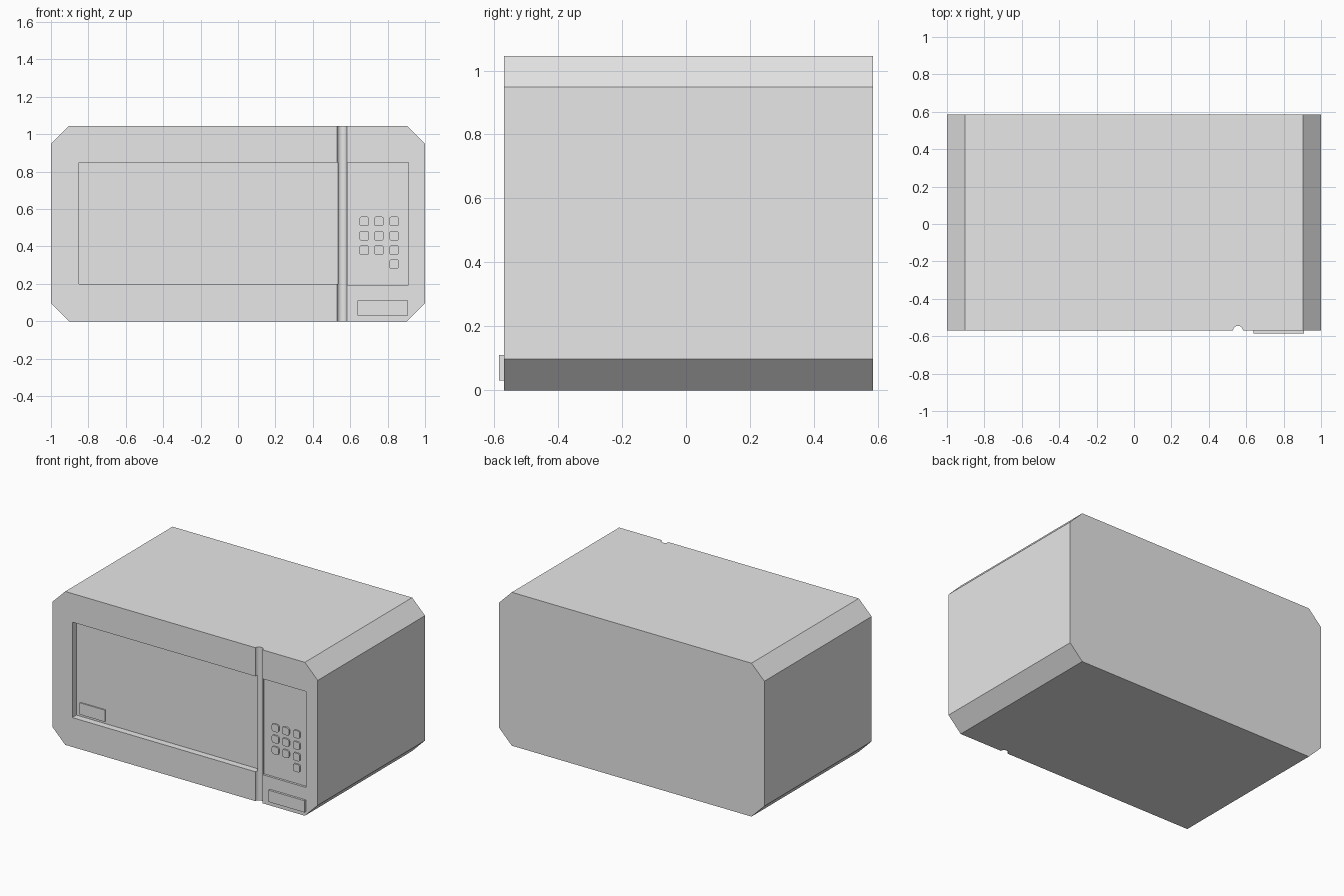
import bpy
import bmesh
from math import radians

default = bpy.data.objects.get("Cube")
if default:
    bpy.data.objects.remove(default, do_unlink=True)

grey = bpy.data.materials.new("light_grey")
grey.use_nodes = True
grey.diffuse_color = (0.8, 0.8, 0.8, 1)
grey.node_tree.nodes["Principled BSDF"].inputs["Base Color"].default_value = (0.8, 0.8, 0.8, 1)

FRONT, BACK, HEIGHT = -0.57, 0.585, 1.045


def prism(name, outline, y0, y1):
    """Extrude an x-z outline from y0 to y1."""
    bm = bmesh.new()
    face = bm.faces.new([bm.verts.new((x, y0, z)) for x, z in outline])
    extruded = bmesh.ops.extrude_face_region(bm, geom=[face])["geom"]
    moved = [v for v in extruded if isinstance(v, bmesh.types.BMVert)]
    bmesh.ops.translate(bm, verts=moved, vec=(0, y1 - y0, 0))
    bmesh.ops.recalc_face_normals(bm, faces=bm.faces)
    mesh = bpy.data.meshes.new(name)
    bm.to_mesh(mesh)
    bm.free()
    mesh.materials.append(grey)
    obj = bpy.data.objects.new(name, mesh)
    bpy.context.collection.objects.link(obj)
    return obj


def rect(x0, x1, z0, z1):
    return [(x0, z0), (x1, z0), (x1, z1), (x0, z1)]


def cut_corners(x0, x1, z0, z1, c):
    return [(x0 + c, z0), (x1 - c, z0), (x1, z0 + c), (x1, z1 - c),
            (x1 - c, z1), (x0 + c, z1), (x0, z1 - c), (x0, z0 + c)]


def carve(target, cutter):
    """Subtract the cutter, then discard it."""
    mod = target.modifiers.new("carve", "BOOLEAN")
    mod.operation = "DIFFERENCE"
    mod.solver = "EXACT"
    mod.object = cutter
    bpy.context.view_layer.objects.active = target
    bpy.ops.object.modifier_apply(modifier=mod.name)
    bpy.data.objects.remove(cutter, do_unlink=True)


# Casing with four chamfered long edges
casing = prism("casing", cut_corners(-1, 1, 0, HEIGHT, 0.097), FRONT, BACK)

# Recessed door window and shallower control panel
window_back, panel_back = FRONT + 0.045, FRONT + 0.015
carve(casing, prism("window_cutter", rect(-0.85, 0.535, 0.2, 0.85), FRONT - 0.1, window_back))
carve(casing, prism("panel_cutter", rect(0.586, 0.912, 0.195, 0.848), FRONT - 0.1, panel_back))

# Round groove between door and control panel
bpy.ops.mesh.primitive_cylinder_add(vertices=16, radius=0.027, depth=2,
                                    location=(0.556, FRONT - 0.001, 0.5))
carve(casing, bpy.context.object)

# Small plate in the lower corner of the window
prism("window_label", rect(-0.82, -0.63, 0.215, 0.295), window_back - 0.008, window_back + 0.004)

# Door release button
prism("door_button", rect(0.64, 0.91, 0.03, 0.11), FRONT - 0.015, FRONT + 0.005)

# Keypad: three rows of three keys and one key below the last column
columns = (0.675, 0.753, 0.835)
keys = [(x, 0.38 + 0.077 * row) for row in range(3) for x in columns]
keys.append((columns[-1], 0.305))
for x, z in keys:
    key = prism("keypad_key", rect(x - 0.026, x + 0.026, z - 0.026, z + 0.026),
                panel_back - 0.01, panel_back + 0.003)
    bm = bmesh.new()
    bm.from_mesh(key.data)
    corners = [e for e in bm.edges if abs(e.verts[0].co.y - e.verts[1].co.y) > 0.005]
    bmesh.ops.bevel(bm, geom=corners, offset=0.014, segments=3, profile=0.5, affect="EDGES")
    bm.to_mesh(key.data)
    bm.free()

# Keep flat panels crisp while softening the groove
bpy.ops.object.select_all(action="DESELECT")
casing.select_set(True)
bpy.context.view_layer.objects.active = casing
bpy.ops.object.shade_smooth_by_angle(angle=radians(30))
